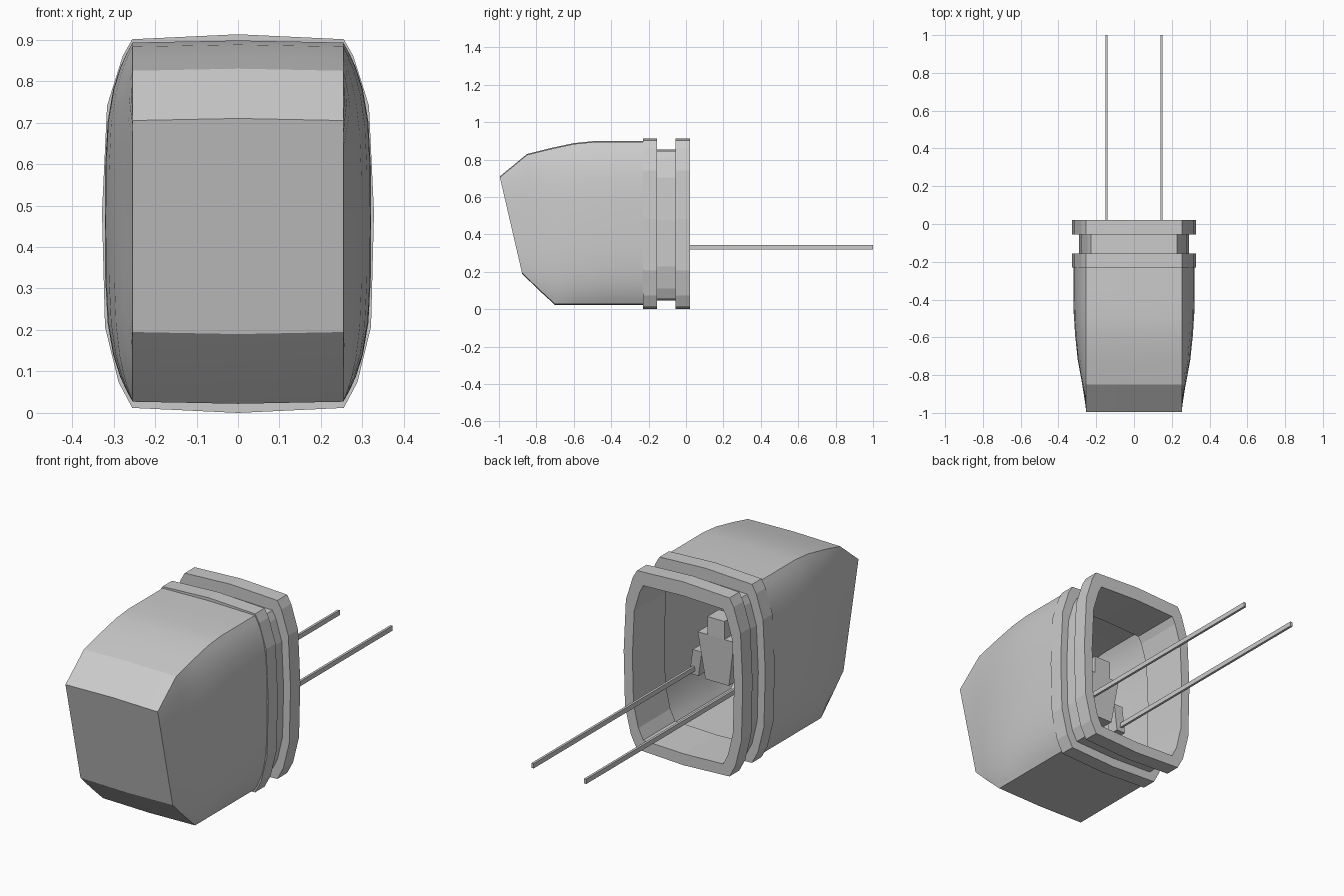
import bpy, bmesh, math

if "Cube" in bpy.data.objects:
    bpy.data.objects.remove(bpy.data.objects["Cube"])

# Height fractions along the sides of a cross-section
COARSE = [0, .07, .22, .53, .82, .955, 1]
FINE = [0, .03, .07, .13, .22, .35, .5, .65, .78, .87, .93, .97, 1]


def section(top, bottom, strip, bulge, bow, heights):
    """Rounded-rectangle ring between a top (y, z) and a bottom (y, z)."""
    right = []
    for t in heights:
        x = strip + bulge * (1 - abs(2 * t - 1) ** 4)
        right.append((x, bottom[0] + (top[0] - bottom[0]) * t,
                      bottom[1] + (top[1] - bottom[1]) * t))
    left = [(-x, y, z) for x, y, z in reversed(right)]
    return ([(0, bottom[0], bottom[1] - bow)] + right +
            [(0, top[0], top[1] + bow)] + left)


def loft(name, rings, wrap=False, smooth=True):
    """Skin a list of rings; wrap makes a closed tube, otherwise both ends are capped."""
    bm = bmesh.new()
    vr = [[bm.verts.new(p) for p in r] for r in rings]
    n = len(vr[0])
    pairs = list(zip(vr, vr[1:])) + ([(vr[-1], vr[0])] if wrap else [])
    for a, b in pairs:
        for i in range(n):
            j = (i + 1) % n
            bm.faces.new((a[i], a[j], b[j], b[i]))
    if not wrap:
        bm.faces.new(vr[0])
        bm.faces.new(vr[-1])
    bmesh.ops.recalc_face_normals(bm, faces=bm.faces)
    me = bpy.data.meshes.new(name)
    bm.to_mesh(me)
    bm.free()
    ob = bpy.data.objects.new(name, me)
    bpy.context.collection.objects.link(ob)
    if smooth:
        bpy.ops.object.select_all(action='DESELECT')
        ob.select_set(True)
        bpy.context.view_layer.objects.active = ob
        bpy.ops.object.shade_smooth_by_angle(angle=math.radians(24))
    return ob


def block(name, bottom, top):
    """Tapered box; each end is (x, y, z, half width, half depth)."""
    rings = [[(x + sx * w, y + sy * d, z) for sx, sy in
              ((-1, -1), (1, -1), (1, 1), (-1, 1))]
             for x, y, z, w, d in (bottom, top)]
    return loft(name, rings, smooth=False)


def band(name, y0, y1, outer, inner):
    def ring(y, spec):
        top, bottom, strip, bulge, bow = spec
        return section((y, top), (y, bottom), strip, bulge, bow, COARSE)
    return loft(name, [ring(y0, outer), ring(y1, outer),
                       ring(y1, inner), ring(y0, inner)], wrap=True, smooth=False)


# Rear flanges and the recessed neck between them
FLANGE = (.901, .012, .255, .073, .012)
NECK = (.845, .055, .228, .062, .008)
INNER = (.835, .065, .22, .06, .008)
band("front_flange", -.23, -.155, FLANGE, INNER)
band("neck_ring", -.155, -.055, NECK, INNER)
band("rear_flange", -.055, .022, FLANGE, INNER)

# Hollow body: outer stations from nose to rim, then inner stations back to nose
stations = [((-.23, .893), (-.23, .027), 1), ((-.36, .893), (-.34, .027), 1),
            ((-.5, .893), (-.45, .027), .97), ((-.6, .883), (-.58, .027), .86),
            ((-.73, .855), (-.7, .027), .66), ((-.85, .825), (-.79, .11), .36),
            ((-.995, .705), (-.877, .195), 0)]
outer = [section(t, b, .254, .067 * k, .005, FINE) for t, b, k in stations]
inner = [section((t[0] + .02 * (1 - k), t[1] - .018), (b[0] + .02 * (1 - k), b[1] + .018),
                 .238, .065 * k, .004, FINE) for t, b, k in stations]
loft("body_shell", outer[::-1] + inner)

# Two long pull bars and the arms holding them
for side, label in ((-1, "left"), (1, "right")):
    x = side * .145
    block(label + "_bar", (x, .36, .32, .006, .64), (x, .36, .344, .006, .64))
    block(label + "_arm", (x, -.3, .30, .025, .03), (side * .12, -.29, .43, .025, .03))

# Blocky seated driver
block("driver_torso", (0, -.29, .31, .065, .045), (0, -.28, .54, .1, .045))
block("driver_head", (0, -.28, .54, .047, .045), (0, -.28, .63, .047, .045))
